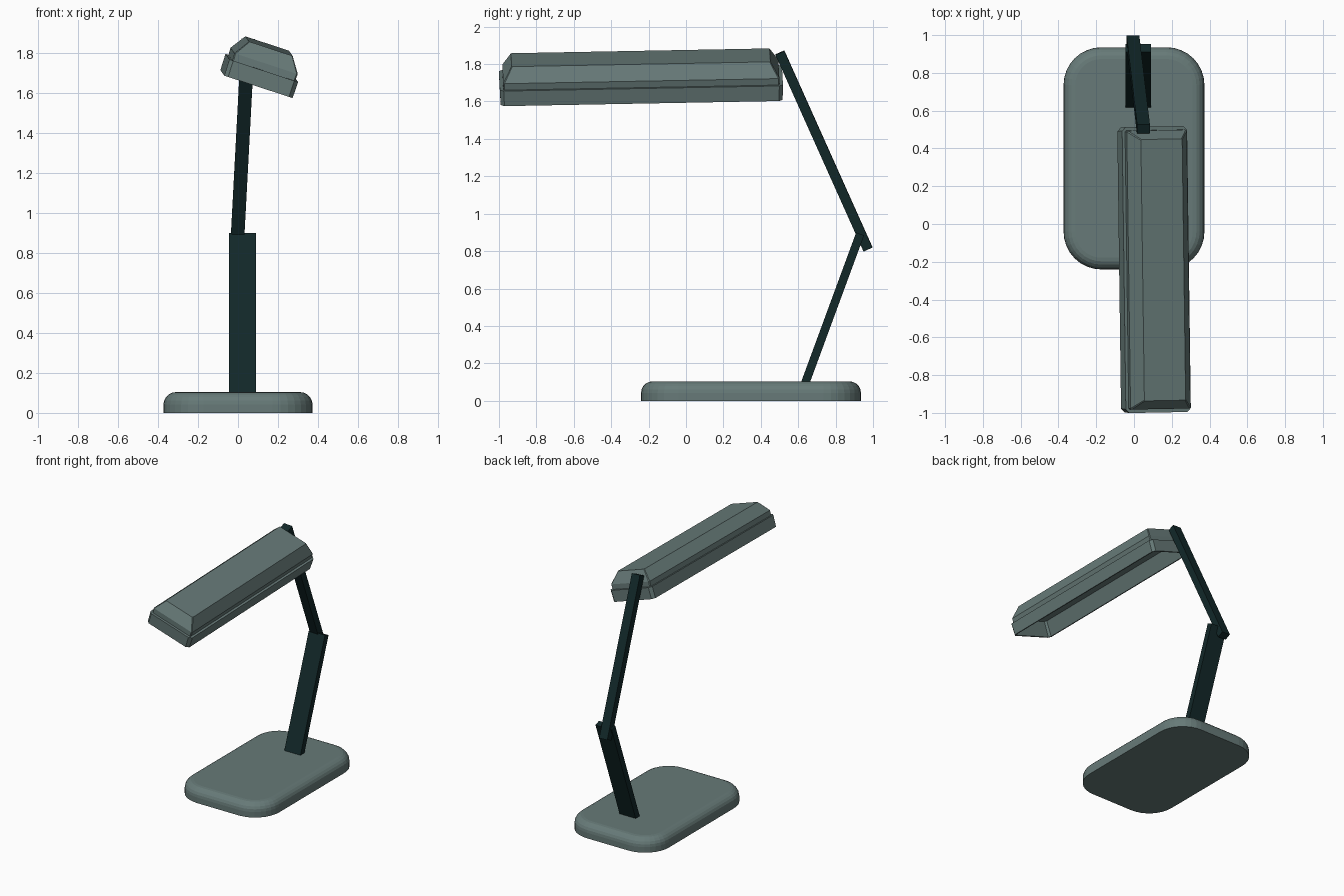
import bpy, bmesh, math
from mathutils import Vector, Matrix

if "Cube" in bpy.data.objects:
    bpy.data.objects.remove(bpy.data.objects["Cube"])


def material(name, rgb):
    m = bpy.data.materials.new(name)
    m.diffuse_color = (*rgb, 1)
    m.use_nodes = True
    m.node_tree.nodes["Principled BSDF"].inputs["Base Color"].default_value = m.diffuse_color
    return m


GREY = material("grey_green", (0.135, 0.195, 0.188))
DARK = material("dark_teal", (0.006, 0.021, 0.022))


def add_object(name, bm, mat, matrix=None):
    bmesh.ops.recalc_face_normals(bm, faces=bm.faces)
    me = bpy.data.meshes.new(name)
    bm.to_mesh(me)
    bm.free()
    me.materials.append(mat)
    ob = bpy.data.objects.new(name, me)
    bpy.context.collection.objects.link(ob)
    if matrix:
        ob.matrix_world = matrix
    return ob


def frame(origin, y_dir, z_hint):
    # Orthonormal frame with the given y axis and approximate z axis
    y = Vector(y_dir).normalized()
    x = y.cross(Vector(z_hint)).normalized()
    z = x.cross(y)
    m = Matrix((x, y, z)).transposed().to_4x4()
    m.translation = origin
    return m


def corner_loop(hx, hy, r, seg):
    # Rectangle outline with corners cut or rounded into seg steps
    pts = []
    for i, (sx, sy) in enumerate(((1, 1), (-1, 1), (-1, -1), (1, -1))):
        for k in range(seg + 1):
            a = math.pi / 2 * (i + k / seg)
            pts.append((sx * (hx - r) + r * math.cos(a),
                        sy * (hy - r) + r * math.sin(a)))
    return pts


def loft(name, rings, seg, mat, matrix):
    # Stack of outlines (half x, half y, corner, height), capped at both ends
    bm = bmesh.new()
    loops = [[bm.verts.new((x, y, z)) for x, y in corner_loop(hx, hy, r, seg)]
             for hx, hy, r, z in rings]
    for a, b in zip(loops, loops[1:]):
        n = len(a)
        for i in range(n):
            j = (i + 1) % n
            bm.faces.new((a[i], a[j], b[j], b[i]))
    bm.faces.new(loops[0])
    bm.faces.new(loops[-1])
    return add_object(name, bm, mat, matrix)


def beam(name, p0, p1, width, thick):
    # Straight rectangular bar between two points
    p0, p1 = Vector(p0), Vector(p1)
    bm = bmesh.new()
    bmesh.ops.create_cube(bm, size=1)
    bmesh.ops.scale(bm, vec=(width, (p1 - p0).length, thick), verts=bm.verts)
    return add_object(name, bm, DARK, frame((p0 + p1) / 2, p1 - p0, (0, -1, 0)))


# Base plate with rounded corners and a rounded top edge
R = 0.062
base = [(0.373, 0.588, 0.2, 0.0)]
for k in range(6):
    a = math.pi / 2 * k / 5
    d = R * (1 - math.cos(a))
    base.append((0.373 - d, 0.588 - d, 0.2 - d, 0.104 - R + R * math.sin(a)))
loft("base", base, 8, GREY, Matrix.Translation((0, 0.3475, 0)))

# Folding arms
beam("lower_arm", (0.0225, 0.632, 0.08), (0.0225, 0.931, 0.892), 0.135, 0.045)
beam("upper_arm", (-0.006, 0.973, 0.81), (0.05, 0.502, 1.861), 0.068, 0.052)

# Lamp head: inner ceiling, open rim, step, then bevelled shell
head = [(0.150, 0.725, 0.012, 0.110),
        (0.168, 0.742, 0.015, 0.000),
        (0.180, 0.754, 0.020, 0.000),
        (0.181, 0.757, 0.020, 0.085),
        (0.165, 0.738, 0.006, 0.085),
        (0.167, 0.738, 0.006, 0.122),
        (0.115, 0.692, 0.004, 0.200)]
loft("lamp_head", head, 1, GREY,
     frame((0.0925, -0.24, 1.645), (-0.02, 1.5, 0.028), (0.312, 0, 0.95)))
